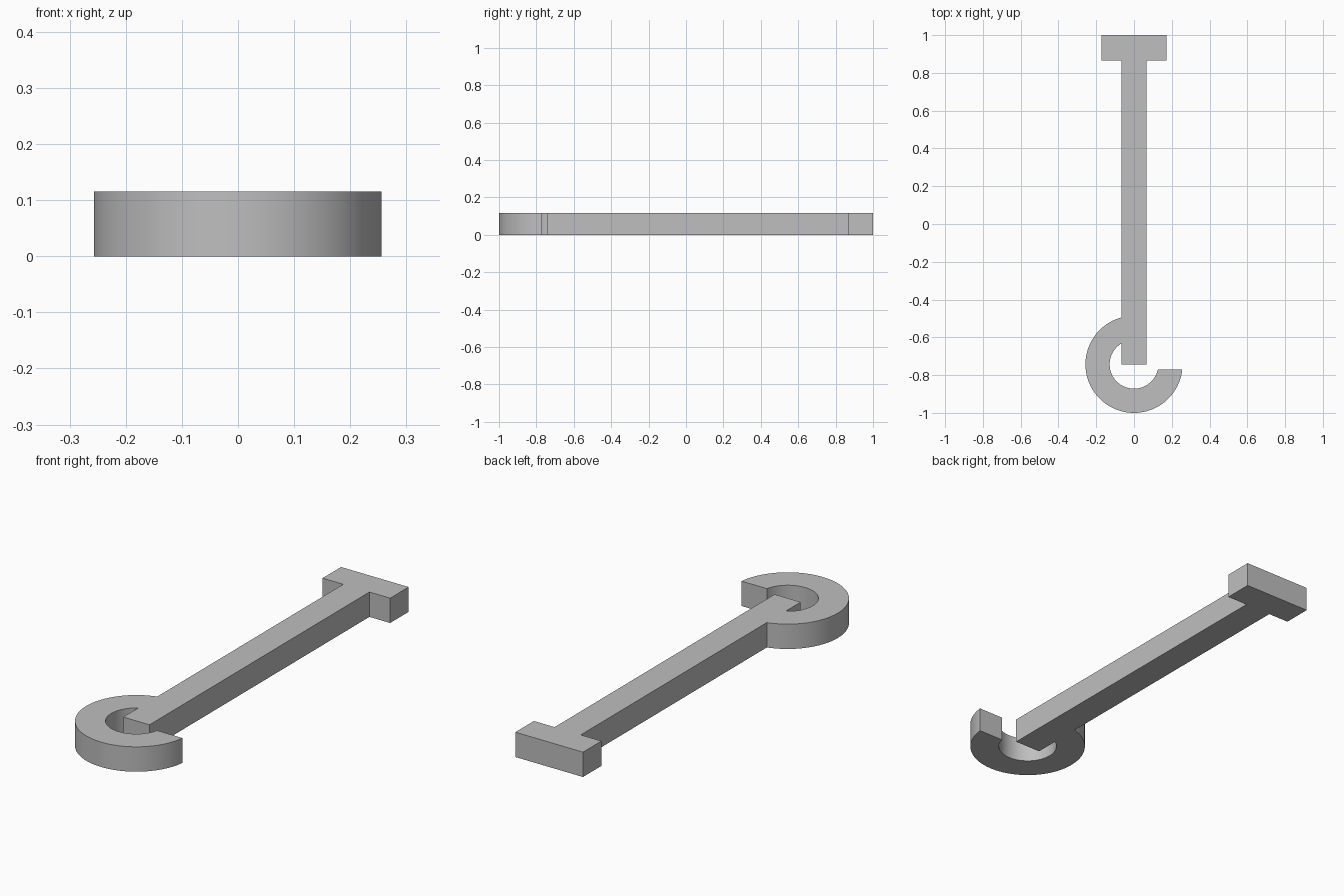
import bpy
import bmesh
from math import asin, cos, sin, pi, radians

cube = bpy.data.objects.get("Cube")
if cube:
    bpy.data.objects.remove(cube, do_unlink=True)

HEIGHT = 0.115
SHAFT = 0.067                  # half width of the shaft
BAR, BAR_FRONT = 0.173, 0.865  # half width and front edge of the crossbar
CENTRE = -0.743                # y of the ring centre and of the shaft tip
OUTER, INNER = 0.257, 0.129
OPENING = 0.028                # drop of the open ring end below its centre
STEPS = 64

steel = bpy.data.materials.new("plain grey")
steel.use_nodes = True
grey = (0.52, 0.52, 0.52, 1)
steel.diffuse_color = grey
steel.node_tree.nodes["Principled BSDF"].inputs["Base Color"].default_value = grey


def ring_arc(radius):
    """Arc from the shaft's side, around the front, to the open end."""
    start = pi / 2 + asin(SHAFT / radius)
    end = 2 * pi - asin(OPENING / radius)
    angles = [start + (end - start) * i / STEPS for i in range(STEPS + 1)]
    return [(radius * cos(a), CENTRE + radius * sin(a)) for a in angles]


# Outline: crossbar, outer ring, inner ring, shaft tip
outline = [(SHAFT, BAR_FRONT), (BAR, BAR_FRONT), (BAR, 1), (-BAR, 1),
           (-BAR, BAR_FRONT), (-SHAFT, BAR_FRONT)]
outline += ring_arc(OUTER)
outline += reversed(ring_arc(INNER))
outline += [(-SHAFT, CENTRE), (SHAFT, CENTRE)]

# Extrude the outline into a solid
bm = bmesh.new()
base = bm.faces.new([bm.verts.new((x, y, 0)) for x, y in outline])
top = bmesh.ops.extrude_face_region(bm, geom=[base], use_keep_orig=True)["geom"]
bmesh.ops.translate(bm, vec=(0, 0, HEIGHT),
                    verts=[v for v in top if isinstance(v, bmesh.types.BMVert)])
bmesh.ops.recalc_face_normals(bm, faces=bm.faces)
caps = [f for f in bm.faces if len(f.verts) > 4]
bmesh.ops.triangulate(bm, faces=caps)

mesh = bpy.data.meshes.new("hooked_rod")
bm.to_mesh(mesh)
bm.free()
mesh.materials.append(steel)
rod = bpy.data.objects.new("hooked_rod", mesh)
bpy.context.collection.objects.link(rod)

# Smooth the round walls, keep the corners sharp
bpy.ops.object.select_all(action="DESELECT")
rod.select_set(True)
bpy.context.view_layer.objects.active = rod
bpy.ops.object.shade_smooth_by_angle(angle=radians(30))
